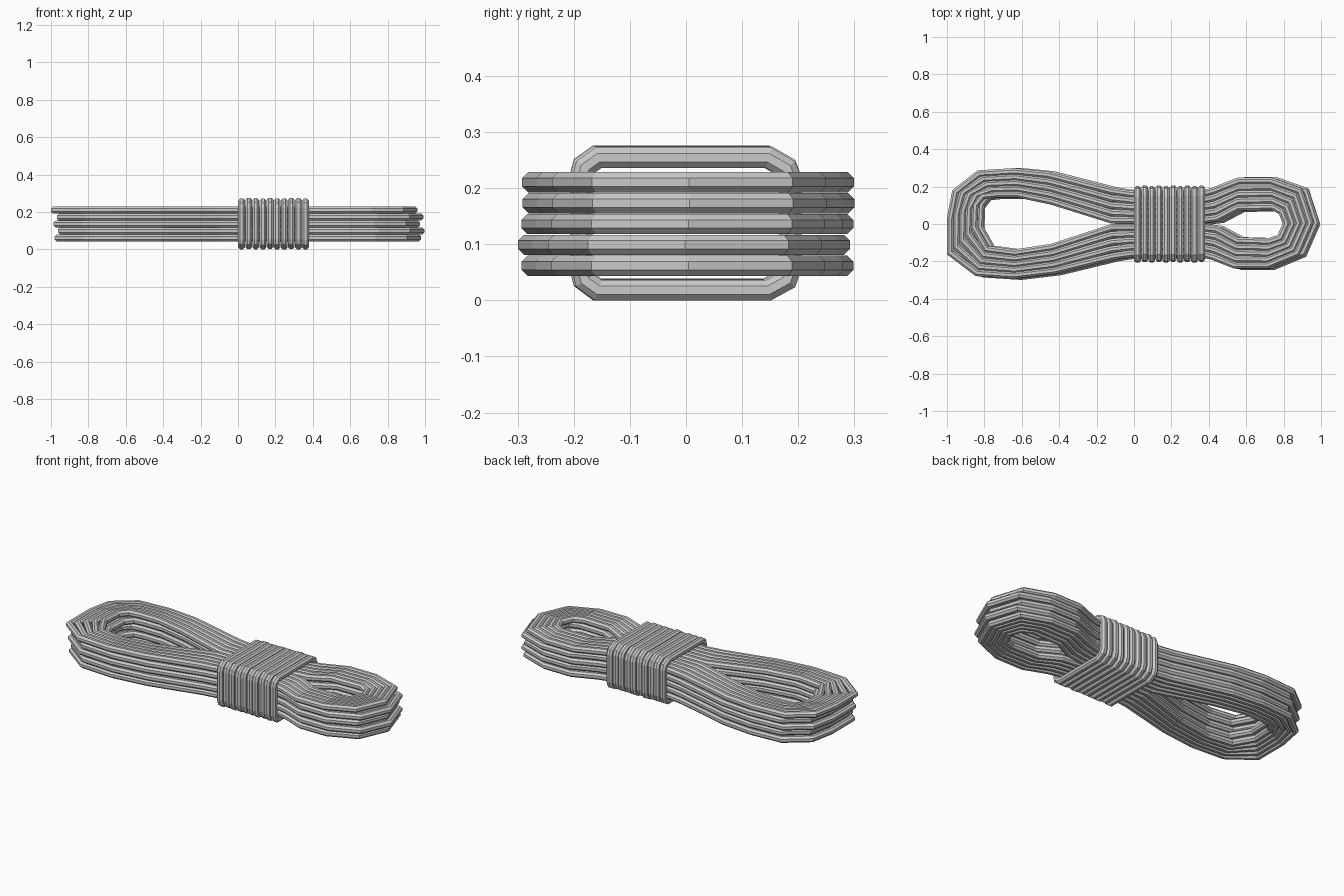
import bpy, bmesh
from mathutils import Vector
from math import cos, sin, pi

R = 0.0195      # strand radius (eight-sided)
SIDES = 8


def sweep(bm, pts, axis):
    """Closed strand along a path lying square to axis, mitred at corners."""
    n = len(pts)
    rings = []
    for i, p in enumerate(pts):
        d0 = (p - pts[i - 1]).normalized()
        d1 = (pts[(i + 1) % n] - p).normalized()
        t = (d0 + d1).normalized()
        side = t.cross(axis).normalized() / max(t.dot(d0), 0.8)
        ring = []
        for k in range(SIDES):
            a = 2 * pi * (k + 0.5) / SIDES
            ring.append(bm.verts.new(p + side * R * cos(a) + axis * R * sin(a)))
        rings.append(ring)
    for i in range(n):
        a, b = rings[i], rings[(i + 1) % n]
        for k in range(SIDES):
            j = (k + 1) % SIDES
            bm.faces.new((a[k], a[j], b[j], b[k]))


def finish(bm, name):
    bmesh.ops.recalc_face_normals(bm, faces=bm.faces)
    me = bpy.data.meshes.new(name)
    bm.to_mesh(me)
    bm.free()
    ob = bpy.data.objects.new(name, me)
    bpy.context.collection.objects.link(ob)


# Innermost and outermost strand of the coil: (inner x, y, outer x, y)
coil = [
    (0.38, 0.020, 0.38, 0.160), (0.46, 0.030, 0.44, 0.175),
    (0.57, 0.088, 0.58, 0.230), (0.76, 0.092, 0.75, 0.230),
    (0.81, 0.065, 0.905, 0.175), (0.835, 0.0, 0.96, 0.005),
    (0.80, -0.075, 0.89, -0.155), (0.74, -0.095, 0.73, -0.222),
    (0.57, -0.09, 0.56, -0.222), (0.46, -0.03, 0.44, -0.175),
    (0.38, -0.02, 0.38, -0.160), (0.0, -0.02, 0.0, -0.160),
    (-0.1, -0.02, -0.1, -0.175), (-0.42, -0.125, -0.41, -0.25),
    (-0.62, -0.155, -0.62, -0.275), (-0.77, -0.135, -0.82, -0.262),
    (-0.835, -0.02, -0.962, -0.155), (-0.83, 0.10, -0.962, 0.03),
    (-0.79, 0.15, -0.935, 0.17), (-0.72, 0.158, -0.81, 0.268),
    (-0.60, 0.158, -0.62, 0.28), (-0.42, 0.12, -0.44, 0.262),
    (-0.1, 0.02, -0.1, 0.175), (0.0, 0.02, 0.0, 0.160),
]

# Five stacked layers, each nudged a little, each five strands wide
layers = [(0.0, 0.0), (0.017, -0.006), (-0.006, 0.0), (0.012, 0.002), (-0.02, 0.001)]
for li, (dx, dy) in enumerate(layers):
    bm = bmesh.new()
    z = 0.0615 + li * 0.0372
    for s in range(5):
        t = s / 4
        pts = [Vector((a + (c - a) * t + dx, b + (d - b) * t + dy, z))
               for a, b, c, d in coil]
        sweep(bm, pts, Vector((0, 0, 1)))
    finish(bm, "rope_layer_%d" % (li + 1))

# Binding turns around the waist
turn = [(-0.158, 0.018), (-0.182, 0.036), (-0.187, 0.055),
        (-0.187, 0.219), (-0.182, 0.238), (-0.158, 0.255),
        (0.145, 0.255), (0.178, 0.236), (0.186, 0.215),
        (0.186, 0.06), (0.178, 0.037), (0.145, 0.018)]
bm = bmesh.new()
for i in range(10):
    dz = (0, 0.003, 0.001)[i % 3] - 0.001 * (i % 2)
    dy = 0.002 if i % 2 else -0.002
    sweep(bm, [Vector((0.019 + i * 0.038, y + dy, max(z + dz, 0.018)))
               for y, z in turn], Vector((1, 0, 0)))
finish(bm, "rope_binding")
